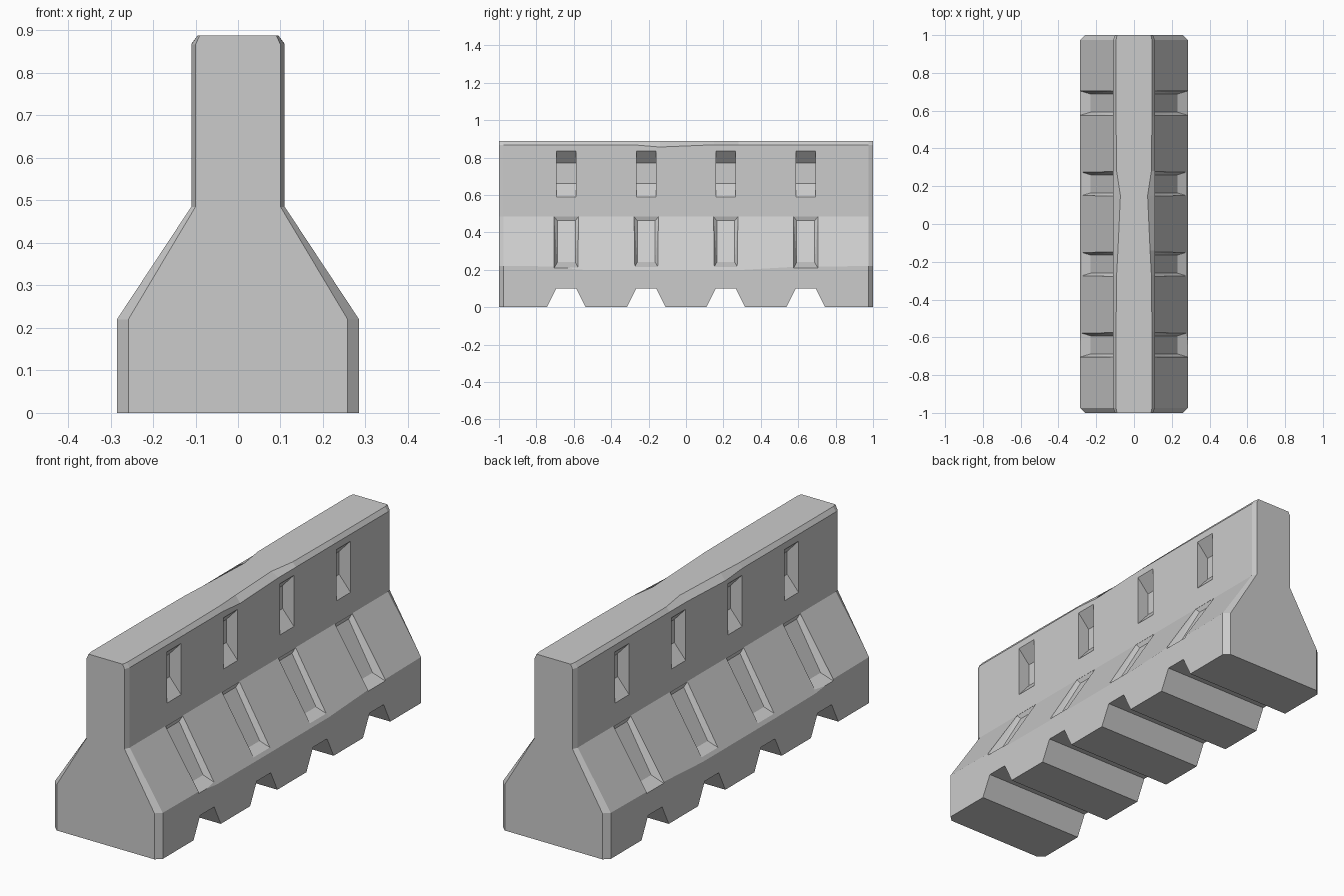
import bpy, bmesh

if "Cube" in bpy.data.objects:
    bpy.data.objects.remove(bpy.data.objects["Cube"])

CENTERS = (-0.64, -0.2125, 0.2125, 0.64)

# Barrier body: half profile lofted along y with worn edges and chamfered ends
# (y, base half width, shoulder z, neck half width, chamfer z, top half width)
STATIONS = [
    (-1.00, 0.258, 0.22, 0.10, 0.867, 0.09),
    (-0.975, 0.285, 0.22, 0.11, 0.867, 0.095),
    (-0.71, 0.285, 0.218, 0.11, 0.867, 0.095),
    (-0.57, 0.285, 0.20, 0.11, 0.867, 0.095),
    (-0.27, 0.285, 0.198, 0.11, 0.867, 0.092),
    (-0.14, 0.285, 0.198, 0.11, 0.856, 0.085),
    (0.15, 0.285, 0.198, 0.11, 0.868, 0.072),
    (0.28, 0.285, 0.198, 0.11, 0.868, 0.092),
    (0.57, 0.285, 0.215, 0.11, 0.868, 0.095),
    (0.975, 0.285, 0.22, 0.11, 0.867, 0.095),
    (1.00, 0.258, 0.22, 0.10, 0.867, 0.09),
]


def link_mesh(name, bm):
    bmesh.ops.recalc_face_normals(bm, faces=bm.faces[:])
    me = bpy.data.meshes.new(name)
    bm.to_mesh(me)
    bm.free()
    ob = bpy.data.objects.new(name, me)
    bpy.context.collection.objects.link(ob)
    return ob


def hull(bm, pts):
    """Add a separate convex solid around the given points."""
    part = bmesh.new()
    for p in pts:
        part.verts.new(p)
    bmesh.ops.convex_hull(part, input=part.verts[:])
    me = bpy.data.meshes.new("tmp")
    bmesh.ops.recalc_face_normals(part, faces=part.faces[:])
    bmesh.ops.dissolve_limit(part, angle_limit=0.01, verts=part.verts[:],
                             edges=part.edges[:])
    part.to_mesh(me)
    part.free()
    bm.from_mesh(me)
    bpy.data.meshes.remove(me)


bm = bmesh.new()
rings = []
for y, base, shoulder, neck, cham, top in STATIONS:
    half = [(base, 0), (base, shoulder), (neck, 0.485), (neck, cham), (top, 0.888)]
    loop = half + [(-x, z) for x, z in reversed(half)]
    rings.append([bm.verts.new((x, y, z)) for x, z in loop])
for a, b in zip(rings, rings[1:]):
    n = len(a)
    for i in range(n):
        j = (i + 1) % n
        bm.faces.new((a[i], a[j], b[j], b[i]))
bm.faces.new(rings[0])
bm.faces.new(rings[-1])
body = link_mesh("concrete_barrier", bm)

# Cutters: drainage grooves, slope pockets and upper wall pockets
bm = bmesh.new()
for c in CENTERS:
    groove = [(0.053, 0.10), (0.103, 0.0), (0.103, -0.05)]
    hull(bm, [(x, c + s * w, z) for x in (-0.4, 0.4) for s in (-1, 1)
              for w, z in groove])
    for sx in (-1, 1):
        slope = [(0.23, 0.048, 0.24), (0.103, 0.048, 0.462),
                 (0.287, 0.065, 0.208), (0.11, 0.065, 0.484),
                 (0.34, 0.065, 0.208), (0.2, 0.065, 0.484)]
        wall = [(0.05, 0.053, 0.66), (0.05, 0.053, 0.77),
                (0.11, 0.053, 0.59), (0.11, 0.053, 0.835),
                (0.15, 0.053, 0.59), (0.15, 0.053, 0.835)]
        for pocket in (slope, wall):
            hull(bm, [(sx * x, c + s * w, z) for x, w, z in pocket for s in (-1, 1)])
cutter = link_mesh("recess_cutter", bm)
cutter.hide_render = True

# Apply the cut and discard the cutter
mod = body.modifiers.new("recesses", 'BOOLEAN')
mod.operation = 'DIFFERENCE'
mod.solver = 'EXACT'
mod.object = cutter
bpy.context.view_layer.objects.active = body
body.select_set(True)
bpy.ops.object.modifier_apply(modifier=mod.name)
bpy.data.objects.remove(cutter)
